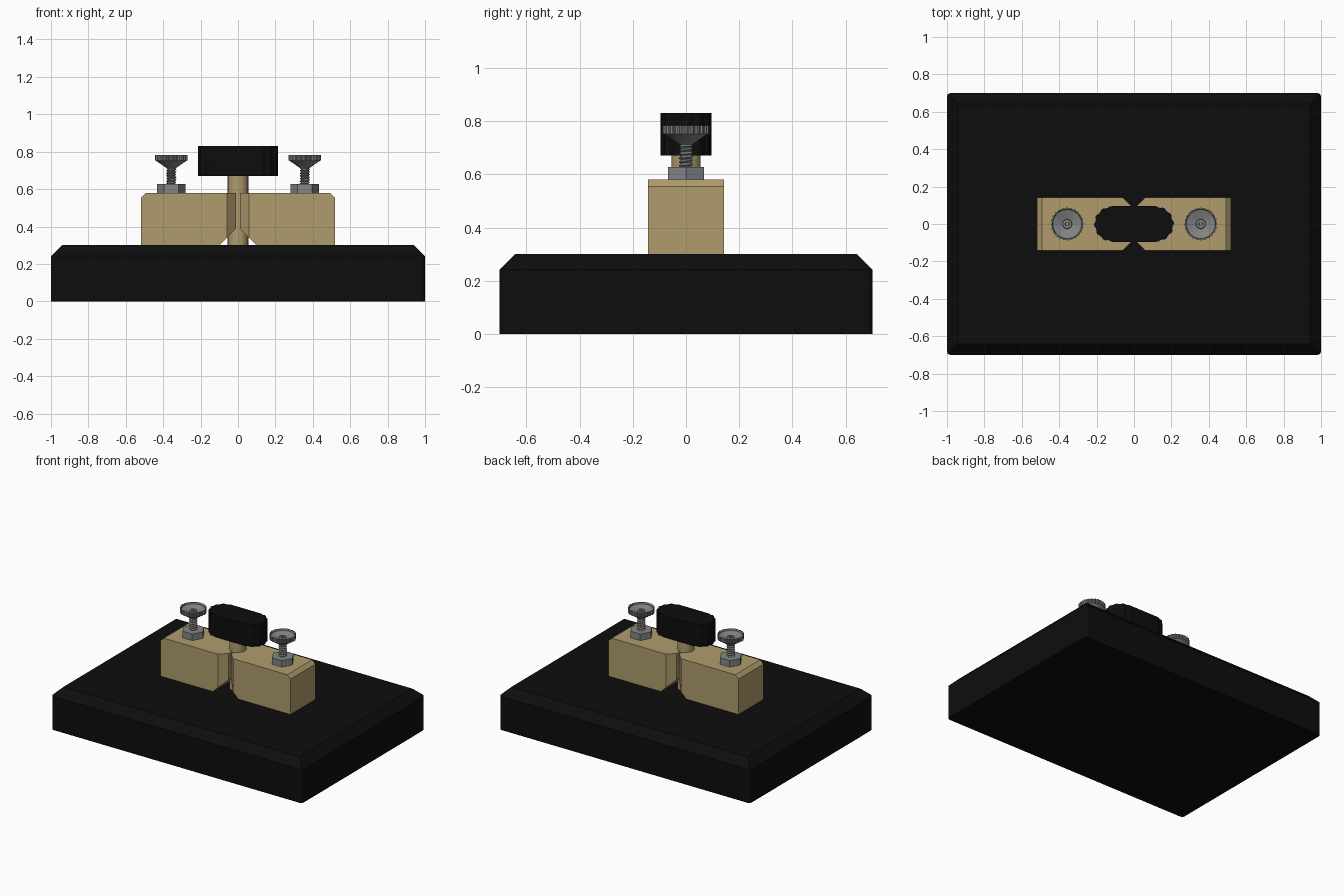
import bpy, bmesh
from math import sin, cos, pi, tau
from mathutils import Vector

if "Cube" in bpy.data.objects:
    bpy.data.objects.remove(bpy.data.objects["Cube"])


def material(name, rgb):
    m = bpy.data.materials.new(name)
    m.use_nodes = True
    m.diffuse_color = (*rgb, 1)
    m.node_tree.nodes["Principled BSDF"].inputs["Base Color"].default_value = (*rgb, 1)
    return m


BLACK = material("black plastic", (0.004, 0.004, 0.004))
BRASS = material("brass", (0.43, 0.335, 0.155))
STEEL = material("nut steel", (0.23, 0.24, 0.25))
SCREW = material("screw grey", (0.23, 0.23, 0.23))


def finish(name, bm, mat, smooth=None):
    bmesh.ops.recalc_face_normals(bm, faces=bm.faces)
    mesh = bpy.data.meshes.new(name)
    bm.to_mesh(mesh)
    bm.free()
    mesh.materials.append(mat)
    ob = bpy.data.objects.new(name, mesh)
    bpy.context.collection.objects.link(ob)
    if smooth:
        bpy.ops.object.select_all(action='DESELECT')
        ob.select_set(True)
        bpy.context.view_layer.objects.active = ob
        bpy.ops.object.shade_smooth_by_angle(angle=smooth)
    return ob


def box(x0, x1, y0, y1, z0, z1):
    bm = bmesh.new()
    bmesh.ops.create_cube(bm, size=1)
    for v in bm.verts:
        v.co = ((x0 + x1) / 2 + v.co.x * (x1 - x0),
                (y0 + y1) / 2 + v.co.y * (y1 - y0),
                (z0 + z1) / 2 + v.co.z * (z1 - z0))
    return bm


def cut(bm, point, normal):
    """Slice off the side the normal points to and cap the cut."""
    bmesh.ops.bisect_plane(bm, geom=bm.verts[:] + bm.edges[:] + bm.faces[:],
                           plane_co=point, plane_no=normal, clear_outer=True)
    bmesh.ops.holes_fill(bm, edges=[e for e in bm.edges if e.is_boundary])


def loft(rings, closed=False):
    """Skin rings of points; cap the ends, or join last to first."""
    bm = bmesh.new()
    vs = [[bm.verts.new(p) for p in ring] for ring in rings]
    pairs = list(zip(vs, vs[1:])) + ([(vs[-1], vs[0])] if closed else [])
    for a, b in pairs:
        for i in range(len(a)):
            j = (i + 1) % len(a)
            bm.faces.new((a[i], a[j], b[j], b[i]))
    if not closed:
        bm.faces.new(vs[0])
        bm.faces.new(vs[-1])
    return bm


def circle(x, r, z, n, knurl=0):
    """Ring of n points, with every other pair pulled in by knurl."""
    return [(x + (r - knurl * (i % 4 > 1)) * cos(tau * i / n),
             (r - knurl * (i % 4 > 1)) * sin(tau * i / n), z) for i in range(n)]


# Base slab with rounded uprights and a bevelled top
bm = box(-1, 1, -0.7, 0.7, 0, 0.3)
uprights = [e for e in bm.edges if abs(e.verts[0].co.z - e.verts[1].co.z) > 0.1]
bmesh.ops.bevel(bm, geom=uprights, offset=0.02, segments=4, profile=0.5, affect='EDGES')
for axis, half in ((Vector((1, 0, 0)), 1), (Vector((0, 1, 0)), 0.7)):
    for s in (-1, 1):
        cut(bm, axis * s * half + Vector((0, 0, 0.242)), axis * s + Vector((0, 0, 1)))
finish("base", bm, BLACK)

# Centre pin
finish("centre_pin", loft([circle(0, 0.055, z, 40) for z in (0.29, 0.68)]),
       BRASS, 0.6)

# Plug handle: stadium outline with ribbed ends
outline = []
ribs = 24
for s in (1, -1):
    for i in range(ribs + 1):
        a = -pi / 2 + pi * i / ribs
        r = 0.095 - (0.006 if i % 4 in (2, 3) else 0)
        outline.append((s * (0.118 + r * cos(a)), s * r * sin(a)))
finish("plug_handle", loft([[(x, y, z) for x, y in outline] for z in (0.67, 0.83)]), BLACK)

for s, side in ((-1, "right"), (1, "left")):
    # Contact block with inner corner, underside and outer top chamfers
    bm = box(min(s * 0.01, s * 0.518), max(s * 0.01, s * 0.518), -0.142, 0.142, 0.295, 0.58)
    cut(bm, (s * 0.1, 0, 0.3), (-s, 0, -1))
    cut(bm, (s * 0.493, 0, 0.58), (s, 0, 1))
    for t in (-1, 1):
        cut(bm, (s * 0.06, t * 0.142, 0), (-s, t, 0))
    finish(side + "_contact_block", bm, BRASS)

    # Hex nut
    cx = s * 0.357
    finish(side + "_hex_nut", loft([circle(cx, 0.077, z, 6) for z in (0.575, 0.627)]), STEEL)

    # Helical threaded shaft
    rings = []
    n, pitch, z0, z1 = 24, 0.014, 0.615, 0.725
    steps = 48
    for k in range(steps + 1):
        z = z0 + (z1 - z0) * k / steps
        ring = []
        for i in range(n):
            phase = ((z - z0) / pitch - i / n) % 1
            r = 0.02 + 0.016 * min(phase, 1 - phase)
            ring.append((cx + r * cos(tau * i / n), r * sin(tau * i / n), z))
        rings.append(ring)
    finish(side + "_threaded_shaft", loft(rings), SCREW)

    # Thumb screw head: flared underside, knurled rim, dished top, centre stub
    profile = [(0.026, 0.712, 0), (0.03, 0.716, 0), (0.082, 0.752, 0), (0.088, 0.752, 0.005),
               (0.088, 0.783, 0.005), (0.08, 0.783, 0), (0.077, 0.772, 0),
               (0.026, 0.755, 0), (0.024, 0.766, 0), (0.012, 0.766, 0), (0.01, 0.76, 0)]
    finish(side + "_thumb_screw", loft([circle(cx, r, z, 96, k) for r, z, k in profile]),
           SCREW, 0.4)
